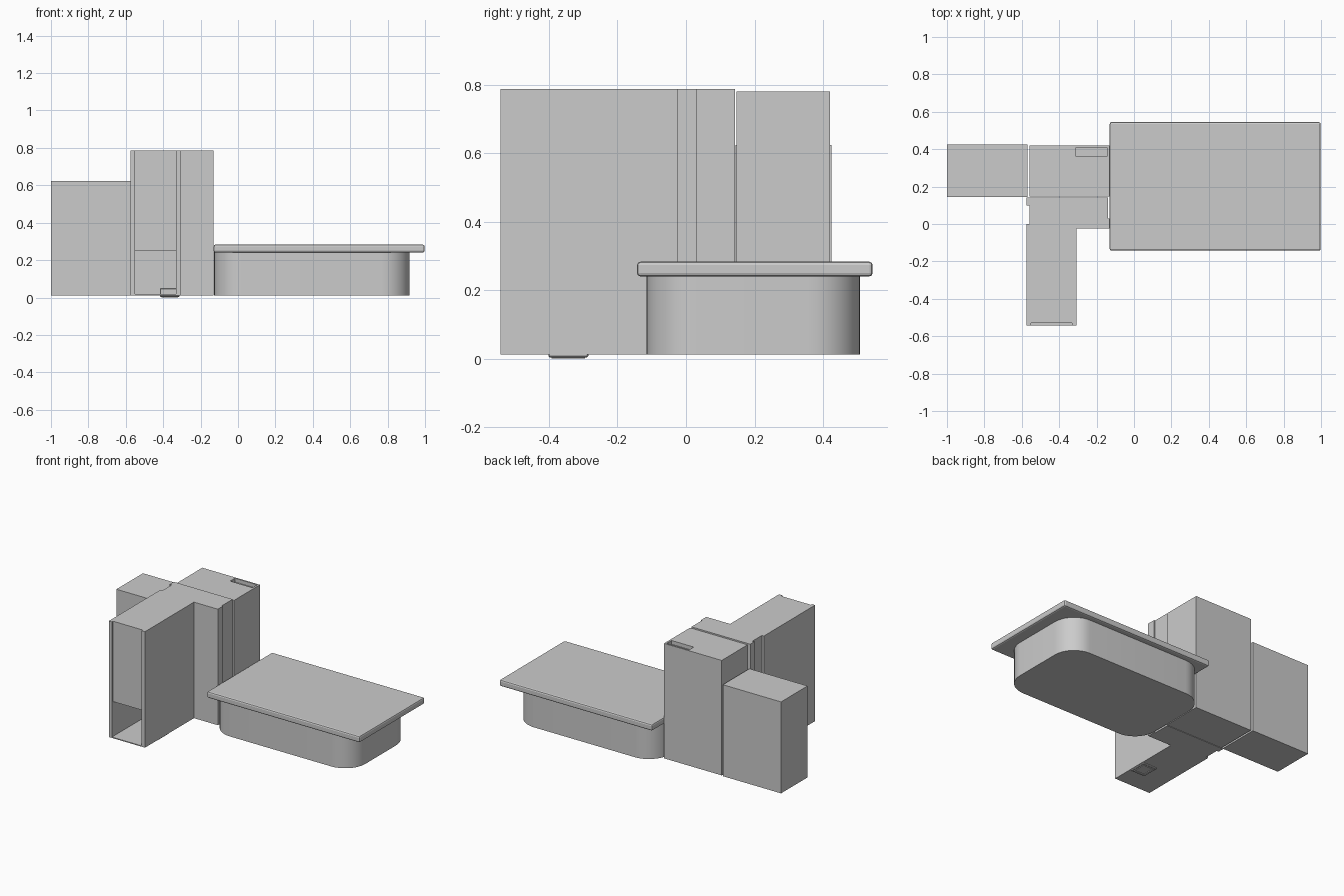
import bpy, bmesh, math

if "Cube" in bpy.data.objects:
    bpy.data.objects.remove(bpy.data.objects["Cube"])


def prism(name, pts, z0, z1):
    """Extrude a plan outline (counter-clockwise) from z0 to z1."""
    bm = bmesh.new()
    face = bm.faces.new([bm.verts.new((x, y, z0)) for x, y in pts])
    out = bmesh.ops.extrude_face_region(bm, geom=[face])
    for v in out["geom"]:
        if isinstance(v, bmesh.types.BMVert):
            v.co.z = z1
    bmesh.ops.recalc_face_normals(bm, faces=bm.faces)
    me = bpy.data.meshes.new(name)
    bm.to_mesh(me)
    bm.free()
    ob = bpy.data.objects.new(name, me)
    bpy.context.collection.objects.link(ob)
    return ob


def box(name, x0, x1, y0, y1, z0, z1):
    return prism(name, [(x0, y0), (x1, y0), (x1, y1), (x0, y1)], z0, z1)


def bevel(ob, width, segments=1):
    m = ob.modifiers.new("bevel", "BEVEL")
    m.width, m.segments = width, segments
    return ob


def rounded_rect(x0, x1, y0, y1, r, n=12):
    pts = []
    corners = [(x1 - r, y0 + r, -90), (x1 - r, y1 - r, 0),
               (x0 + r, y1 - r, 90), (x0 + r, y0 + r, 180)]
    for cx, cy, a0 in corners:
        for i in range(n + 1):
            a = math.radians(a0 + 90 * i / n)
            pts.append((cx + r * math.cos(a), cy + r * math.sin(a)))
    return pts


BASE, TOP = 0.012, 0.787

# low slab with chamfered rim on a rounded pedestal
bevel(box("slab_top", -0.13, 0.998, -0.143, 0.545, 0.24, 0.283), 0.01, 2)
ped = prism("rounded_pedestal",
            rounded_rect(-0.127, 0.918, -0.115, 0.508, 0.15), BASE, 0.245)
bpy.context.view_layer.objects.active = ped
ped.select_set(True)
bpy.ops.object.shade_smooth_by_angle(angle=math.radians(30))

# side block
box("side_block", -1.0, -0.57, 0.145, 0.425, BASE, 0.623)

# rear block, with a shallow notch cut in its roof
rear = box("rear_block", -0.558, -0.132, 0.147, 0.42, BASE, 0.78)
notch = box("roof_notch_cutter", -0.31, -0.145, 0.36, 0.41, 0.755, 0.82)
notch.hide_render = True
notch.hide_set(True)
cut = rear.modifiers.new("notch", "BOOLEAN")
cut.operation, cut.object, cut.solver = "DIFFERENCE", notch, "EXACT"

# middle block, stepped in plan for the recessed strips on both sides
prism("middle_block",
      [(-0.575, -0.025), (-0.132, -0.025), (-0.132, 0.03), (-0.14, 0.03),
       (-0.14, 0.143), (-0.575, 0.143), (-0.575, 0.10), (-0.56, 0.10),
       (-0.56, 0.0), (-0.575, 0.0)], BASE, TOP)

# front wing: side walls, floor and set-back upper panel above an open niche
for name, x0, x1 in (("left", -0.575, -0.552), ("right", -0.332, -0.308)):
    box(f"wing_{name}_wall", x0, x1, -0.542, -0.025, BASE, TOP)
box("wing_upper_panel", -0.552, -0.332, -0.53, -0.025, 0.25, TOP)
box("niche_floor", -0.552, -0.332, -0.542, -0.025, BASE, BASE + 0.006)

# small foot plate under the wing
bevel(box("foot_plate", -0.418, -0.312, -0.402, -0.285, 0.004, 0.05), 0.004)
for i, y in enumerate((-0.392, -0.307)):
    box(f"foot_rim_{i}", -0.408, -0.322, y, y + 0.012, 0.0, 0.005)
for i, x in enumerate((-0.408, -0.334)):
    box(f"foot_rim_side_{i}", x, x + 0.012, -0.38, -0.307, 0.0, 0.005)
